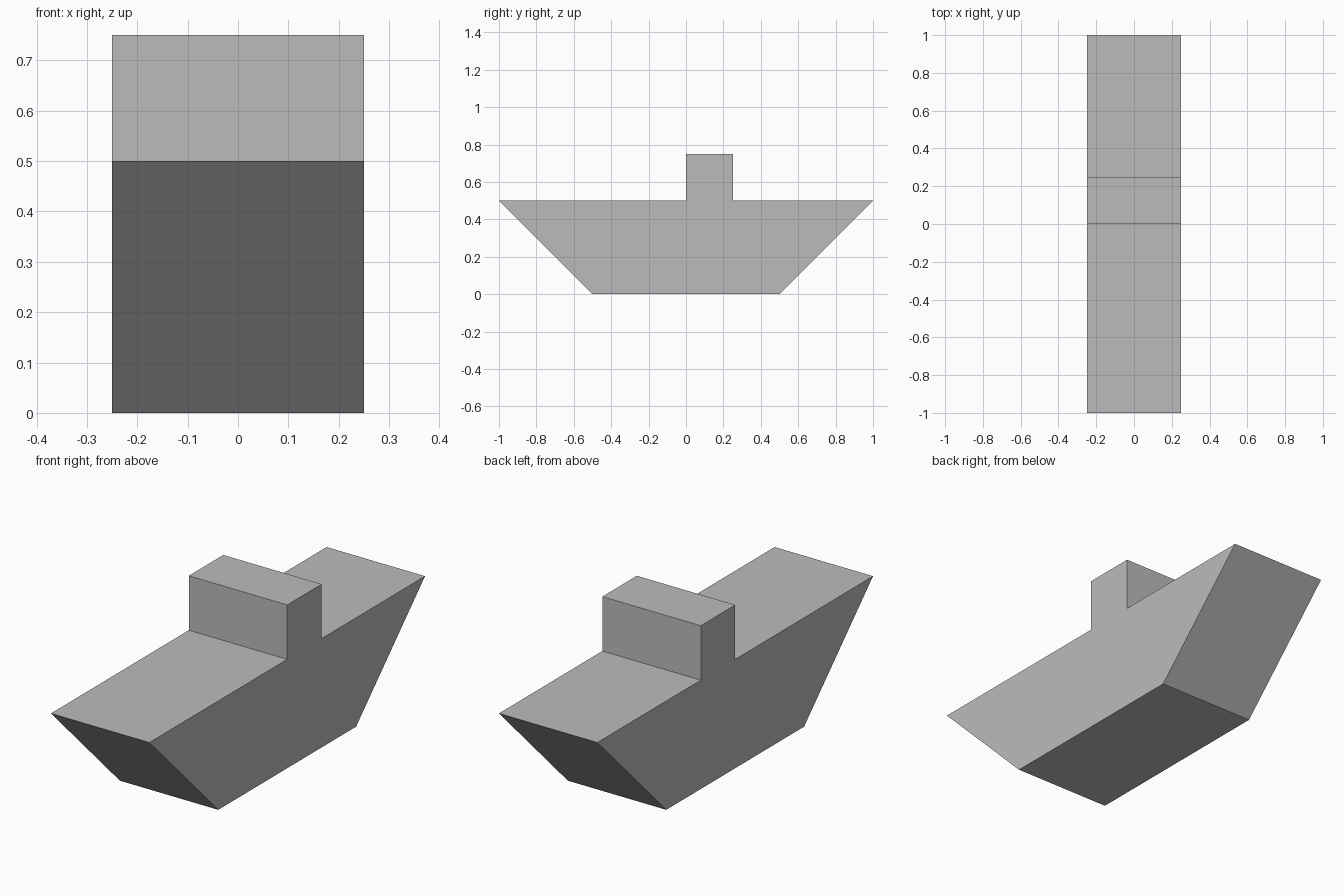
import bpy
import bmesh
from mathutils import Vector

cube = bpy.data.objects.get("Cube")
if cube:
    bpy.data.objects.remove(cube, do_unlink=True)

# Plain grey used for the whole boat
grey = bpy.data.materials.new("plain_grey")
grey.use_nodes = True
colour = (0.5, 0.5, 0.5, 1)
grey.diffuse_color = colour
bsdf = next(n for n in grey.node_tree.nodes if n.type == "BSDF_PRINCIPLED")
bsdf.inputs["Base Color"].default_value = colour


def extrude_profile(name, profile, width, material):
    """Extrude a closed (y, z) outline along x, centred on x = 0."""
    bm = bmesh.new()
    side = bm.faces.new([bm.verts.new((-width / 2, y, z)) for y, z in profile])
    grown = bmesh.ops.extrude_face_region(bm, geom=[side])
    verts = [g for g in grown["geom"] if isinstance(g, bmesh.types.BMVert)]
    bmesh.ops.translate(bm, verts=verts, vec=Vector((width, 0, 0)))
    bmesh.ops.recalc_face_normals(bm, faces=bm.faces)
    mesh = bpy.data.meshes.new(name)
    bm.to_mesh(mesh)
    bm.free()
    mesh.materials.append(material)
    obj = bpy.data.objects.new(name, mesh)
    bpy.context.collection.objects.link(obj)
    return obj


# Hull with raked ends and a box cabin rising from the deck, in one solid
outline = [
    (-0.5, 0), (0.5, 0), (1, 0.5),
    (0.25, 0.5), (0.25, 0.75), (0, 0.75), (0, 0.5),
    (-1, 0.5),
]
extrude_profile("boat_hull_and_cabin", outline, 0.5, grey)
